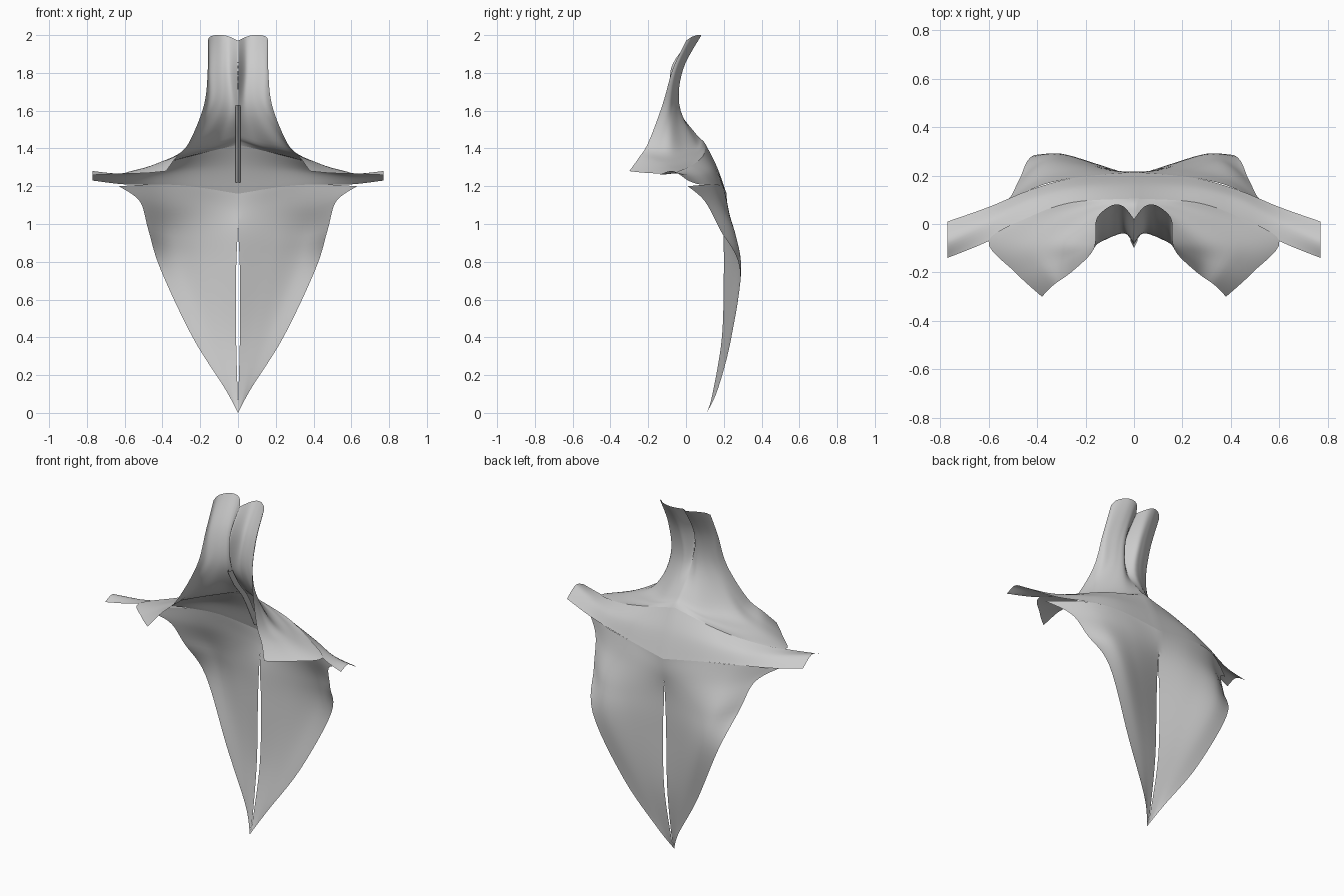
import bpy
import bmesh
import math
from mathutils import Vector

cube = bpy.data.objects.get("Cube")
if cube:
    bpy.data.objects.remove(cube, do_unlink=True)

STEPS = 6

cloth = bpy.data.materials.new("grey_cloth")
cloth.use_nodes = True
grey = (0.6, 0.6, 0.6, 1)
cloth.diffuse_color = grey
cloth.node_tree.nodes["Principled BSDF"].inputs["Base Color"].default_value = grey


def smooth_path(points, steps=STEPS):
    """Curve that passes through all the given points."""
    pts = [Vector(p) for p in points]
    pts = [pts[0]] + pts + [pts[-1]]
    path = []
    for a, b, c, d in zip(pts, pts[1:], pts[2:], pts[3:]):
        for i in range(steps):
            t = i / steps
            tangent_in, tangent_out = (c - a) / 2, (d - b) / 2
            ease = t * t * (3 - 2 * t)
            path.append(b.lerp(c, ease)
                        + tangent_in * t * (1 - t) ** 2
                        - tangent_out * t * t * (1 - t))
    path.append(pts[-1])
    return path


def cloth_panel(name, rows):
    """Smooth sheet lofted through rows of points, mirrored to both sides."""
    across = [smooth_path(row) for row in rows]
    columns = [smooth_path(column) for column in zip(*across)]
    bm = bmesh.new()
    grid = [[bm.verts.new(p) for p in column] for column in columns]
    for left, right in zip(grid, grid[1:]):
        for a, b, c, d in zip(left, right, right[1:], left[1:]):
            bm.faces.new((a, b, c, d))
    bmesh.ops.remove_doubles(bm, verts=bm.verts, dist=0.0005)
    bmesh.ops.recalc_face_normals(bm, faces=bm.faces)
    mesh = bpy.data.meshes.new(name)
    bm.to_mesh(mesh)
    bm.free()
    mesh.materials.append(cloth)
    panel = bpy.data.objects.new(name, mesh)
    bpy.context.collection.objects.link(panel)
    mirror = panel.modifiers.new("mirror", "MIRROR")
    mirror.merge_threshold = 0.001
    bpy.ops.object.select_all(action="DESELECT")
    panel.select_set(True)
    bpy.context.view_layer.objects.active = panel
    bpy.ops.object.shade_smooth_by_angle(angle=math.radians(45))
    return panel


# Seams shared by neighbouring panels, from the centre outwards
ridge = [(0, .105, 1.42), (.25, .09, 1.36), (.43, .03, 1.31), (.6, -.07, 1.27)]
waist = [(0, .215, 1.16), (.25, .19, 1.2), (.43, .14, 1.21)]

# Neck: two backward lobes that flare into forward-pointing corners
cloth_panel("neck_panel", [
    [(0, .02, 1.97), (.04, .07, 1.99), (.08, .08, 2), (.12, .06, 2), (.15, .03, 1.99), (.16, 0, 1.97)],
    [(0, -.08, 1.82), (.04, -.02, 1.82), (.08, -.02, 1.82), (.12, -.035, 1.82), (.15, -.05, 1.82), (.16, -.07, 1.82)],
    [(0, -.055, 1.63), (.04, -.035, 1.63), (.09, -.05, 1.63), (.13, -.07, 1.63), (.16, -.09, 1.63), (.18, -.125, 1.63)],
    [(0, .05, 1.48), (.1, .04, 1.44), (.19, -.02, 1.42), (.26, -.08, 1.41), (.27, -.14, 1.41), (.26, -.2, 1.43)],
    [(0, .09, 1.44), (.16, .075, 1.39), (.31, .02, 1.35), (.43, -.08, 1.32), (.39, -.17, 1.33), (.33, -.25, 1.35)],
    ridge + [(.49, -.2, 1.27), (.38, -.3, 1.28)],
])

# Wings: a band across the shoulders between ridge and waist
cloth_panel("shoulder_wings", [
    ridge + [(.77, -.14, 1.26)],
    [(0, .165, 1.3), (.25, .15, 1.29), (.43, .1, 1.27), (.6, .01, 1.26), (.77, -.07, 1.28)],
    waist + [(.6, .07, 1.21), (.77, .01, 1.23)],
])

# Body: two leaf halves with a narrow slit between them, ending in a point
cloth_panel("leaf_body", [
    waist + [(.63, .01, 1.2)],
    [(0, .215, 1.08), (.2, .22, 1.1), (.38, .19, 1.1), (.52, .1, 1.12)],
    [(.002, .2, .95), (.2, .25, .93), (.36, .26, .94), (.475, .18, .97)],
    [(.01, .2, .75), (.16, .25, .75), (.3, .29, .75), (.41, .285, .76)],
    [(.01, .19, .4), (.08, .21, .4), (.16, .23, .4), (.24, .24, .4)],
    [(.002, .14, .1), (.03, .15, .11), (.05, .16, .12), (.07, .17, .13)],
    [(0, .11, 0)] * 4,
])

# Narrow pleat standing out of the front along the centre seam
pleat_line = [(-.07, 1.63), (-.01, 1.53), (.07, 1.43), (.13, 1.32), (.18, 1.22)]
cloth_panel("centre_pleat", [
    [(.014, y, z), (0, y - .03, z)] for y, z in pleat_line
])
